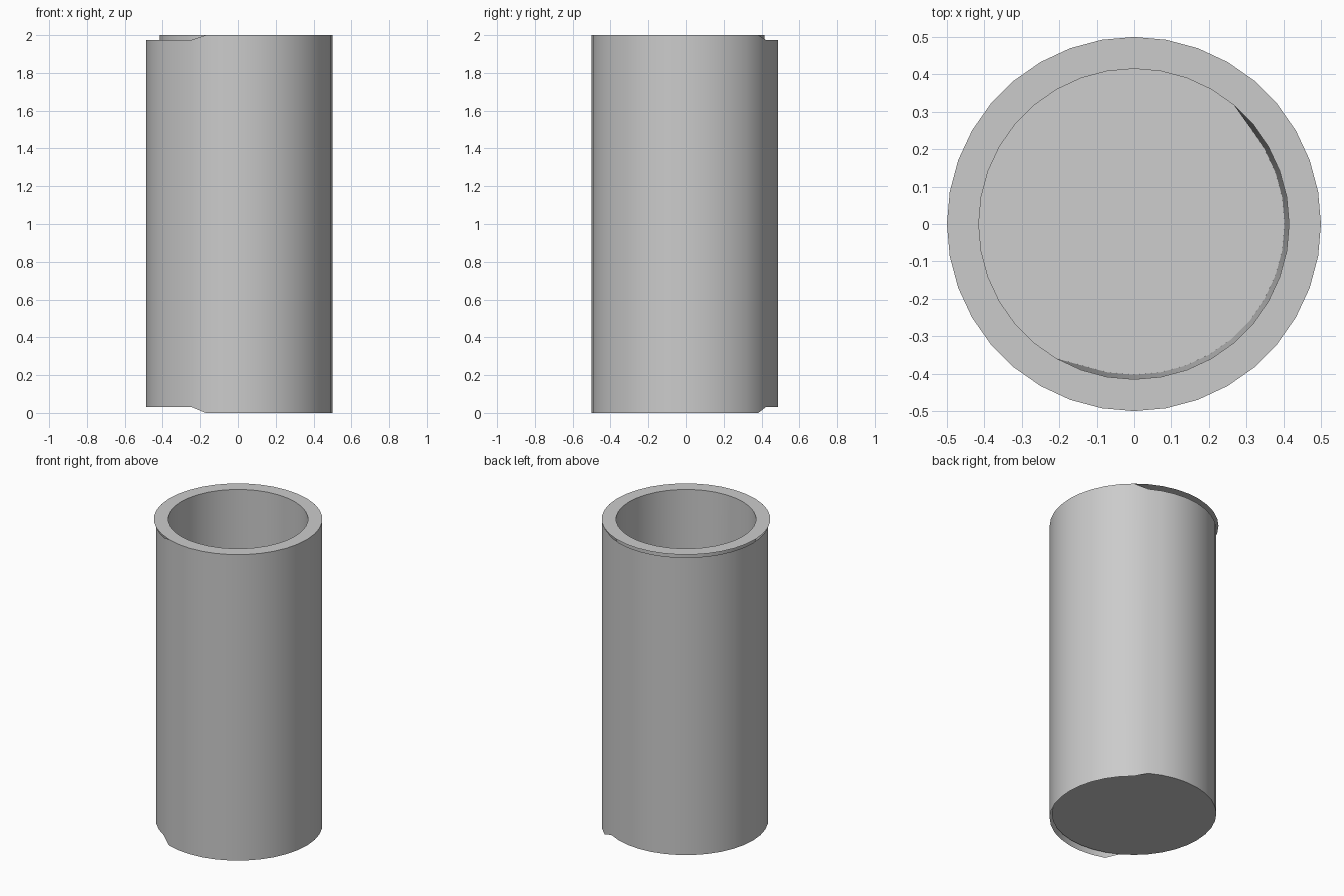
import bpy, bmesh, math

if "Cube" in bpy.data.objects:
    bpy.data.objects.remove(bpy.data.objects["Cube"])

N = 36


def loop(bm, spec):
    """Ring of vertices; spec(degrees) gives (radius, z)."""
    verts = []
    for i in range(N):
        a = math.radians(i * 360 / N)
        r, z = spec(i * 360 // N)
        verts.append(bm.verts.new((r * math.cos(a), r * math.sin(a), z)))
    return verts


def build(name, specs, cap=False):
    """Skin consecutive loops with quads, optionally capping the last loop."""
    bm = bmesh.new()
    loops = [loop(bm, s) for s in specs]
    for a, b in zip(loops, loops[1:]):
        for i in range(N):
            j = (i + 1) % N
            bm.faces.new((a[i], a[j], b[j], b[i]))
    if cap:
        bm.faces.new(loops[-1])
    mesh = bpy.data.meshes.new(name)
    bm.to_mesh(mesh)
    bm.free()
    ob = bpy.data.objects.new(name, mesh)
    bpy.context.collection.objects.link(ob)
    bpy.context.view_layer.objects.active = ob
    ob.select_set(True)
    bpy.ops.object.shade_smooth_by_angle(angle=math.radians(30))
    ob.select_set(False)
    return ob


def recessed(d):
    return 60 <= d <= 240


# Outer wall: the back left half is slightly smaller and shorter
build("outer_wall", [
    lambda d: (0.487, 0.03) if recessed(d) else (0.5, 0.0),
    lambda d: (0.487, 1.975) if recessed(d) else (0.5, 2.0),
][::-1][::-1])

# Flat rim on top, overhanging the recessed half
build("rim", [lambda d: (0.5, 2.0), lambda d: (0.415, 2.0)])

# Underside, set slightly up into the wall
base = build("base", [lambda d: (0.487, 0.03)], cap=True)
base.data.flip_normals()


# Inner wall and floor; the front right half tapers inward
def floor_edge(d):
    return (0.415, 0.085) if 50 <= d <= 240 else (0.403, 0.11)


build("inner_wall", [lambda d: (0.415, 2.0), floor_edge][::-1]).data.flip_normals()
build("inner_floor", [floor_edge], cap=True)
